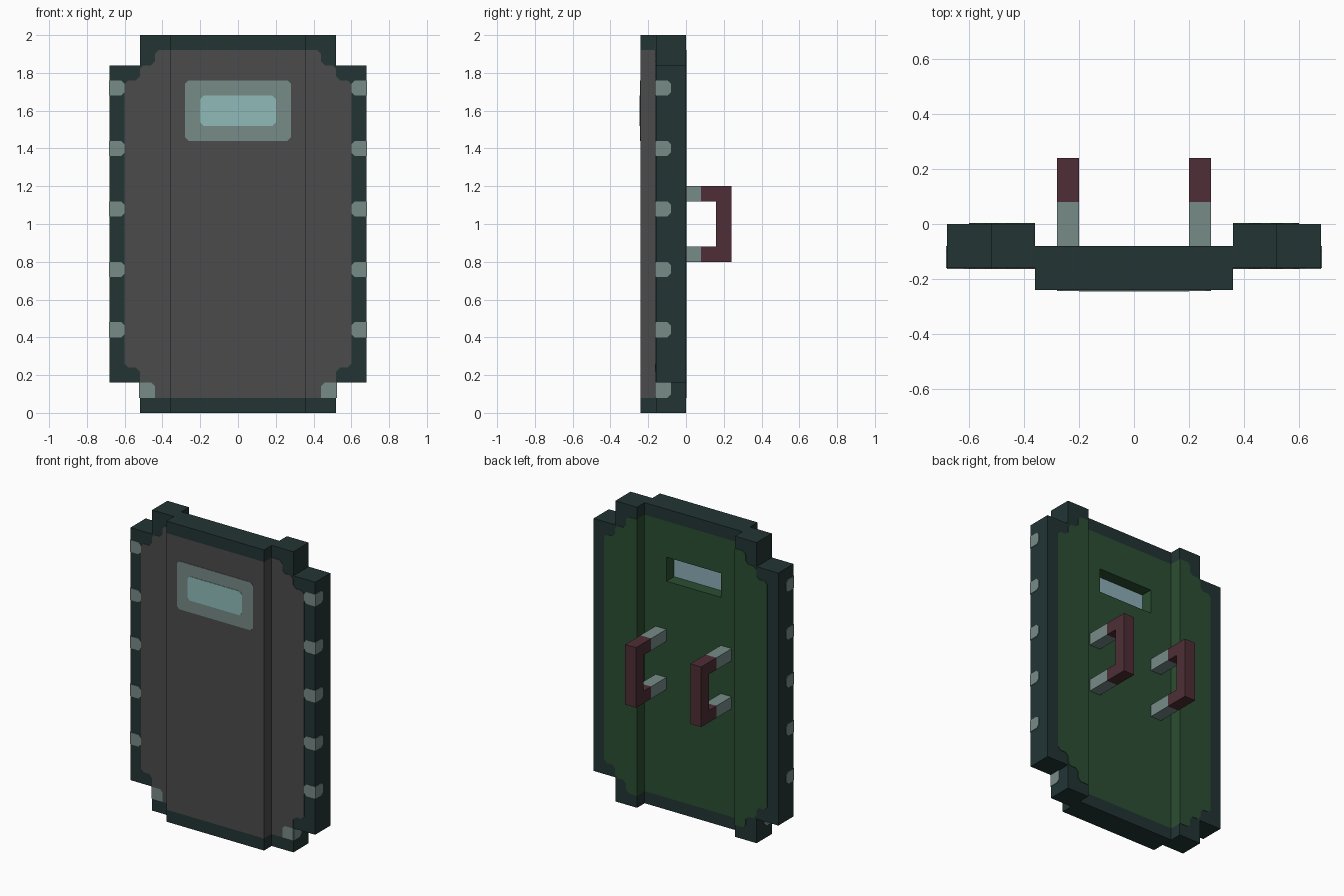
import bpy
import bmesh
from mathutils import Vector

cube = bpy.data.objects.get("Cube")
if cube:
    bpy.data.objects.remove(cube, do_unlink=True)


def material(name, rgb):
    lin = [((c / 255 + 0.055) / 1.055) ** 2.4 for c in rgb]
    m = bpy.data.materials.new(name)
    m.use_nodes = True
    m.diffuse_color = (*lin, 1)
    m.node_tree.nodes["Principled BSDF"].inputs["Base Color"].default_value = (*lin, 1)
    return m


RIM = material("dark teal rim", (34, 52, 52))
GREY = material("charcoal plate", (75, 75, 75))
STEEL = material("pale steel", (118, 139, 135))
GLASS = material("aqua glass", (144, 187, 186))
BACK_GLASS = material("blue glass", (141, 173, 184))
GREEN = material("green lining", (43, 78, 50))
GRIP = material("maroon grip", (78, 46, 54))


def finish(name, bm, mats):
    bmesh.ops.recalc_face_normals(bm, faces=bm.faces[:])
    mesh = bpy.data.meshes.new(name)
    bm.to_mesh(mesh)
    bm.free()
    for m in mats:
        mesh.materials.append(m)
    obj = bpy.data.objects.new(name, mesh)
    bpy.context.collection.objects.link(obj)
    return obj


def box_mesh(lo, hi):
    """Box between two corners."""
    bm = bmesh.new()
    bmesh.ops.create_cube(bm, size=1)
    for v in bm.verts:
        v.co = Vector([(a + b) / 2 + (b - a) * c for a, b, c in zip(lo, hi, v.co)])
    return bm


def mirrored_box(s, x0, x1, y0, y1, z0, z1):
    xs = sorted((s * x0, s * x1))
    return box_mesh((xs[0], y0, z0), (xs[1], y1, z1))


def slice_at(bm, axis, values):
    """Cut straight lines across the whole mesh."""
    for val in values:
        co, no = Vector((0, 0, 0)), Vector((0, 0, 0))
        co[axis], no[axis] = val, 1
        bmesh.ops.bisect_plane(bm, geom=bm.verts[:] + bm.edges[:] + bm.faces[:],
                               plane_co=co, plane_no=no)


def plate(name, corners, offset, mat):
    """Thin plate from an outline, thickened by an offset vector."""
    bm = bmesh.new()
    face = bm.faces.new([bm.verts.new(c) for c in corners])
    ext = bmesh.ops.extrude_face_region(bm, geom=[face], use_keep_orig=True)
    verts = [g for g in ext["geom"] if isinstance(g, bmesh.types.BMVert)]
    bmesh.ops.translate(bm, verts=verts, vec=offset)
    return finish(name, bm, [mat])


def clipped(u0, u1, v0, v1, c, corners):
    """Rectangle with chosen corners clipped; order: u0v0, u1v0, u1v1, u0v1."""
    pts = []
    for i, (u, v, du, dv) in enumerate(((u0, v0, c, c), (u1, v0, -c, c),
                                        (u1, v1, -c, -c), (u0, v1, c, -c))):
        if i not in corners:
            pts.append((u, v))
        elif i % 2 == 0:
            pts += [(u, v + dv), (u + du, v)]
        else:
            pts += [(u + du, v), (u, v + dv)]
    return pts


T = 0.003   # inlay thickness
C = 0.018   # clipped corner size

# Centre panel: dark ends, charcoal front and edges, green back with a window recess
bm = box_mesh((-0.36, -0.24, 0), (0.36, -0.08, 2))
slice_at(bm, 0, (-0.2, 0.2))
slice_at(bm, 2, (0.08, 1.52, 1.68, 1.92))
window = None
for f in bm.faces:
    c = f.calc_center_median()
    if 0.08 < c.z < 1.92:
        f.material_index = 2 if f.normal.y > 0.5 else 1
    if f.normal.y > 0.5 and abs(c.x) < 0.2 and 1.52 < c.z < 1.68:
        window = f
pane = bmesh.ops.extrude_discrete_faces(bm, faces=[window])["faces"][0]
bmesh.ops.translate(bm, verts=pane.verts[:], vec=(0, -0.08, 0))
pane.material_index = 3
finish("centre_panel", bm, [RIM, GREY, GREEN, BACK_GLASS])

# Window frame and glass inlays on the front
for name, rect, depth, mat in (("window_frame", (-0.28, 0.28, 1.44, 1.76), T, STEEL),
                               ("window_glass", (-0.2, 0.2, 1.52, 1.68), 2 * T, GLASS)):
    pts = clipped(*rect, C, (0, 1, 2, 3))
    plate(name, [(x, -0.24, z) for x, z in pts], (0, -depth, 0), mat)

# Stepped outline of the side inlays, upper half and plain lower half
upper = [(.60, 1.74), (.58, 1.76), (.54, 1.76), (.52, 1.78), (.52, 1.82), (.50, 1.84),
         (.46, 1.84), (.44, 1.86), (.44, 1.90), (.42, 1.92), (.36, 1.92)]
lower = [(x, 2 - z) for x, z in reversed(upper)]
lower_front = [(.36, .08), (.44, .08), (.44, .142), (.458, .16), (.52, .16),
               (.52, .22), (.54, .24), (.58, .24), (.60, .26)]

for s, side in ((1, "left"), (-1, "right")):
    # Inner post: its exposed step behind the centre panel is green
    bm = mirrored_box(s, 0.36, 0.52, -0.16, 0, 0, 2)
    slice_at(bm, 2, (0.08, 1.92))
    for f in bm.faces:
        if f.normal.x * s < -0.5 and 0.08 < f.calc_center_median().z < 1.92:
            f.material_index = 1
    finish(side + "_inner_post", bm, [RIM, GREEN])

    # Outer post
    finish(side + "_outer_post", mirrored_box(s, 0.52, 0.68, -0.16, 0, 0.16, 1.84), [RIM])

    # Front and back inlays
    plate(side + "_front_inlay", [(s * x, -0.16, z) for x, z in lower_front + upper],
          (0, -T, 0), GREY)
    plate(side + "_back_inlay", [(s * x, 0, z) for x, z in lower + upper],
          (0, T, 0), GREEN)

    # Rivets wrapping round the front outer edges: (outer x, base z, front clips, side clips)
    rivets = [(0.68, 0.40 + 0.32 * i, (0, 3), (1, 2)) for i in range(5)]
    rivets.append((0.52, 0.08, (3,), (1,)))
    for i, (x, z, front_clips, side_clips) in enumerate(rivets):
        pts = clipped(x - 0.08, x, z, z + 0.08, C, front_clips)
        plate(f"{side}_rivet_front_{i + 1}", [(s * u, -0.16, v) for u, v in pts],
              (0, -T, 0), STEEL)
        pts = clipped(-0.16, -0.08, z, z + 0.08, C, side_clips)
        plate(f"{side}_rivet_side_{i + 1}", [(s * x, u, v) for u, v in pts],
              (s * T, 0, 0), STEEL)

    # Handle: two steel arms and a C-shaped grip
    for z, level in ((0.8, "lower"), (1.12, "upper")):
        finish(f"{side}_handle_{level}_arm",
               mirrored_box(s, 0.2, 0.28, -0.08, 0.08, z, z + 0.08), [STEEL])
    grip = [(.08, .8), (.24, .8), (.24, 1.2), (.08, 1.2),
            (.08, 1.12), (.16, 1.12), (.16, .88), (.08, .88)]
    plate(side + "_handle_grip", [(s * 0.2, y, z) for y, z in grip], (s * 0.08, 0, 0), GRIP)
